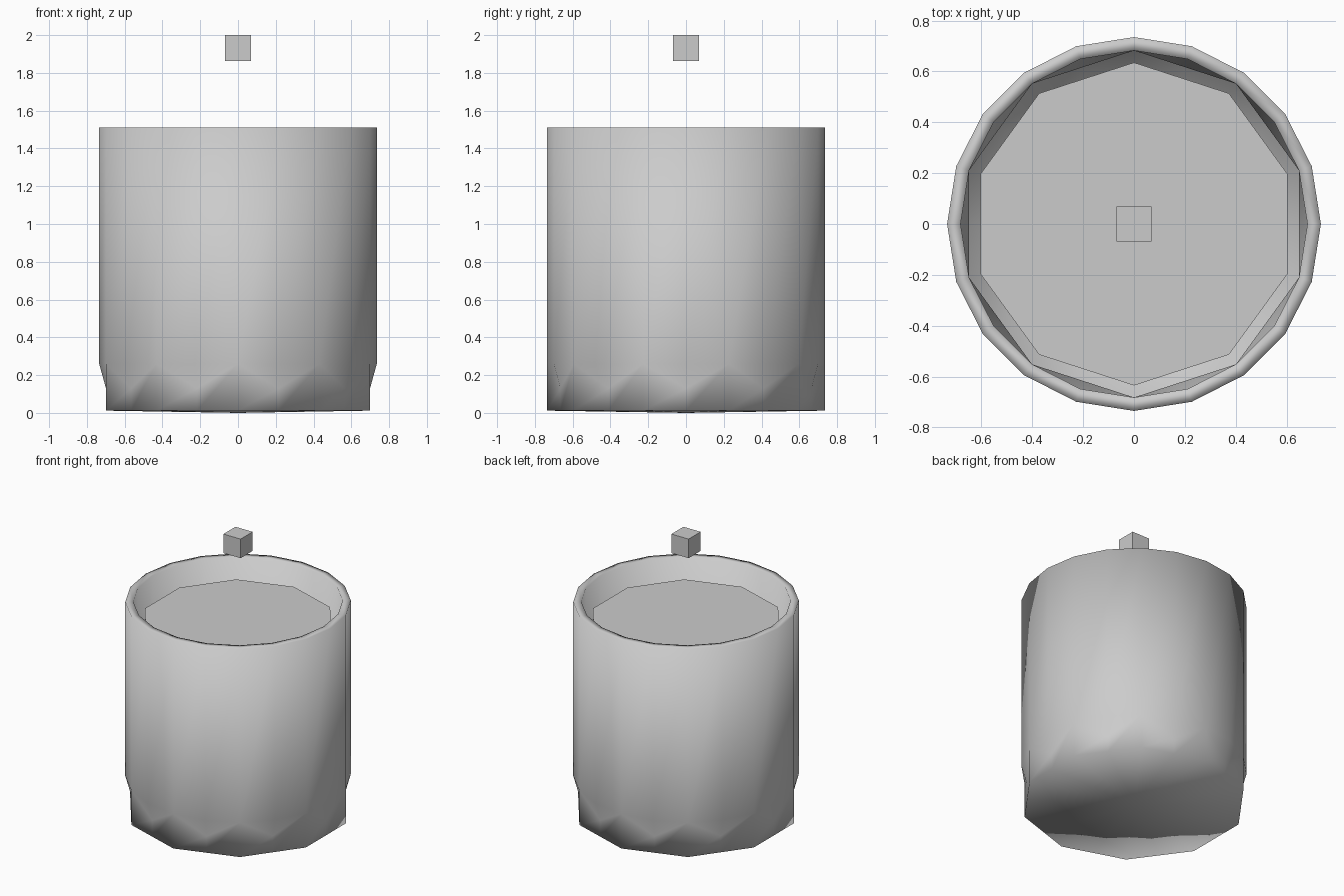
import bpy, bmesh
from math import sin, cos, pi

if "Cube" in bpy.data.objects:
    bpy.data.objects.remove(bpy.data.objects["Cube"])

def ring(bm, r, z, facet=False, z_mid=None):
    """20 points; facet=True pulls odd points in to make a ten-sided outline."""
    pts = []
    for i in range(20):
        a = pi / 2 + i * pi / 10
        odd = facet and i % 2
        rr = r * cos(pi / 10) if odd else r
        zz = z_mid if (odd and z_mid is not None) else z
        pts.append(bm.verts.new((rr * cos(a), rr * sin(a), zz)))
    return pts

def finish(bm, name, smooth):
    bmesh.ops.remove_doubles(bm, verts=bm.verts, dist=1e-5)
    bmesh.ops.recalc_face_normals(bm, faces=bm.faces)
    me = bpy.data.meshes.new(name)
    bm.to_mesh(me)
    bm.free()
    if smooth:
        me.shade_smooth()
    ob = bpy.data.objects.new(name, me)
    bpy.context.collection.objects.link(ob)
    return ob

# Glass: ten-sided foot blending to a twenty-sided wall, then the inner wall
bm = bmesh.new()
rows = [
    ring(bm, 0.735, 0.012, True),
    ring(bm, 0.735, 0.26, True, 0.13),
    ring(bm, 0.735, 0.26),
    ring(bm, 0.735, 1.51),
    ring(bm, 0.682, 1.51),
    ring(bm, 0.682, 0.27),
    ring(bm, 0.682, 0.27, True, 0.14),
    ring(bm, 0.682, 0.065, True),
]
for a, b in zip(rows, rows[1:]):
    for i in range(20):
        j = (i + 1) % 20
        bm.faces.new((a[i], a[j], b[j], b[i]))
for row, z in ((rows[0], 0.0), (rows[-1], 0.055)):
    c = bm.verts.new((0, 0, z))
    for i in range(20):
        bm.faces.new((row[i], row[(i + 1) % 20], c))
finish(bm, "glass", True)

# Drink: ten-sided filling
bm = bmesh.new()
low, top = [[bm.verts.new((0.635 * cos(pi / 2 + k * pi / 5),
                           0.635 * sin(pi / 2 + k * pi / 5), z))
             for k in range(10)] for z in (0.07, 1.37)]
bm.faces.new(top)
bm.faces.new(low)
for i in range(10):
    j = (i + 1) % 10
    bm.faces.new((low[i], low[j], top[j], top[i]))
finish(bm, "drink", False)

# Small cube floating above the glass
bpy.ops.mesh.primitive_cube_add(size=0.137, location=(0, 0, 1.9315))
bpy.context.object.name = "floating_cube"
